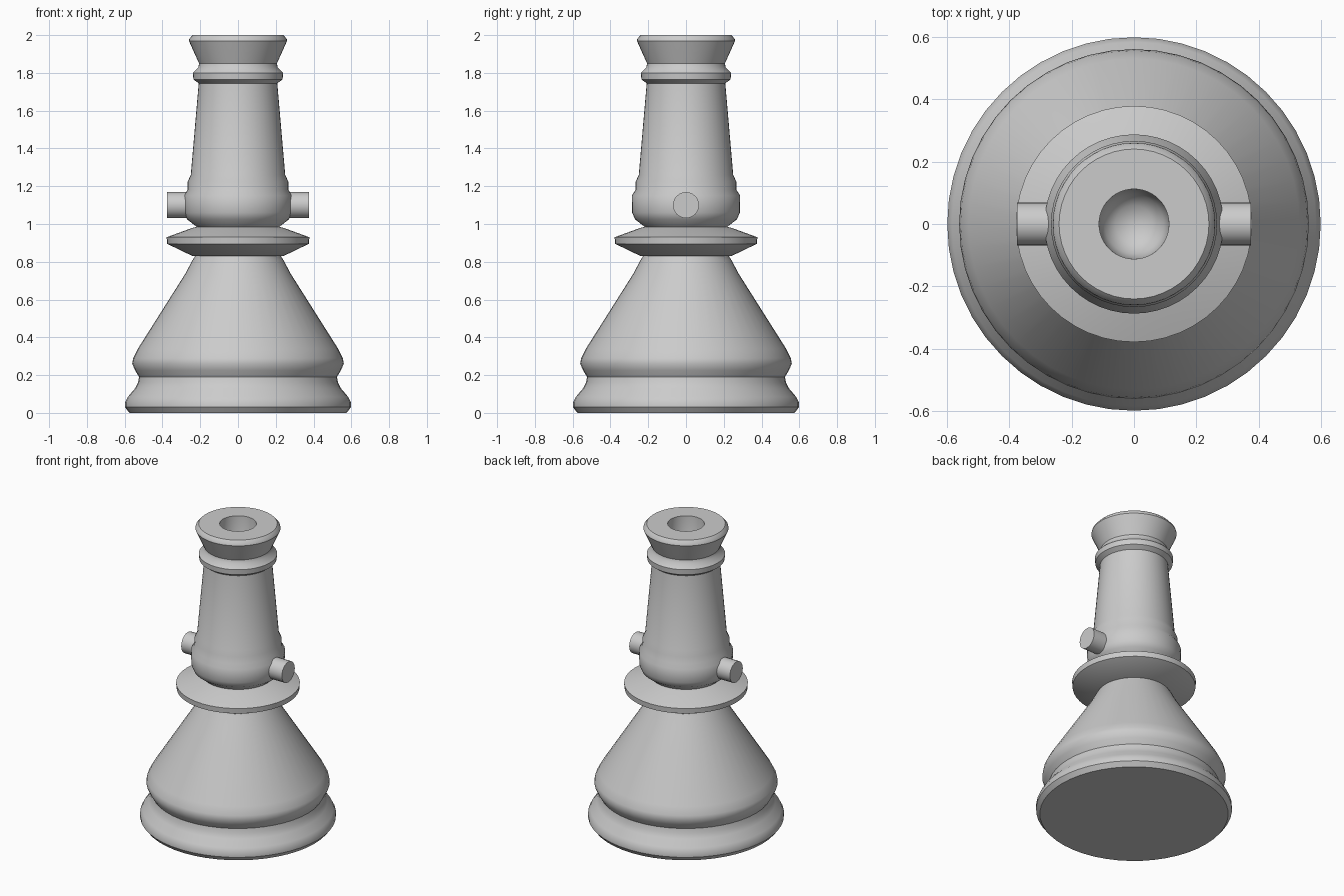
import bpy, bmesh, math
from mathutils import Matrix

if "Cube" in bpy.data.objects:
    bpy.data.objects.remove(bpy.data.objects["Cube"])

SIDES = 48


def finish(bm, name, angle=35):
    bmesh.ops.remove_doubles(bm, verts=bm.verts, dist=1e-5)
    bmesh.ops.recalc_face_normals(bm, faces=bm.faces)
    mesh = bpy.data.meshes.new(name)
    bm.to_mesh(mesh)
    bm.free()
    obj = bpy.data.objects.new(name, mesh)
    bpy.context.collection.objects.link(obj)
    bpy.ops.object.select_all(action='DESELECT')
    obj.select_set(True)
    bpy.context.view_layer.objects.active = obj
    bpy.ops.object.shade_smooth_by_angle(angle=math.radians(angle))
    return obj


def lathe(name, profile):
    """Spin an (r, z) profile that starts and ends on the axis."""
    bm = bmesh.new()
    verts = [bm.verts.new((r, 0, z)) for r, z in profile]
    edges = [bm.edges.new(pair) for pair in zip(verts, verts[1:])]
    bmesh.ops.spin(bm, geom=verts + edges, cent=(0, 0, 0), axis=(0, 0, 1),
                   angle=math.tau, steps=SIDES, use_merge=True)
    return finish(bm, name)


# Flared pedestal with foot moulding and narrow neck
lathe("pedestal", [
    (0, 0), (0.575, 0), (0.598, 0.03), (0.598, 0.055), (0.583, 0.085),
    (0.545, 0.13), (0.53, 0.16), (0.524, 0.19), (0.545, 0.225), (0.56, 0.26),
    (0.555, 0.29), (0.53, 0.34), (0.28, 0.735), (0.24, 0.81), (0.215, 0.85),
    (0.205, 0.92), (0, 0.92)])

# Disc collar
lathe("collar", [
    (0, 0.83), (0.24, 0.83), (0.375, 0.895), (0.378, 0.93),
    (0.24, 0.98), (0.2, 0.99), (0, 0.99)])

# Tapered barrel with breech band, muzzle ring and hollow bore
lathe("barrel", [
    (0, 0.97), (0.205, 0.97), (0.225, 0.99), (0.27, 1.025), (0.285, 1.06),
    (0.287, 1.15), (0.267, 1.18), (0.266, 1.225), (0.25, 1.26),
    (0.208, 1.745), (0.236, 1.765), (0.239, 1.80), (0.21, 1.83),
    (0.206, 1.85), (0.222, 1.885), (0.26, 1.97), (0.258, 1.98), (0.24, 2.0),
    (0.112, 2.0), (0.11, 1.85), (0.095, 1.805), (0.06, 1.77), (0, 1.755)])

# Side trunnions
for side, label in ((-1, "left"), (1, "right")):
    bm = bmesh.new()
    bmesh.ops.create_cone(
        bm, cap_ends=True, segments=24, radius1=0.069, radius2=0.069, depth=0.175,
        matrix=Matrix.Translation((side * 0.2875, 0, 1.1)) @ Matrix.Rotation(math.pi / 2, 4, 'Y'))
    finish(bm, "trunnion_" + label)
